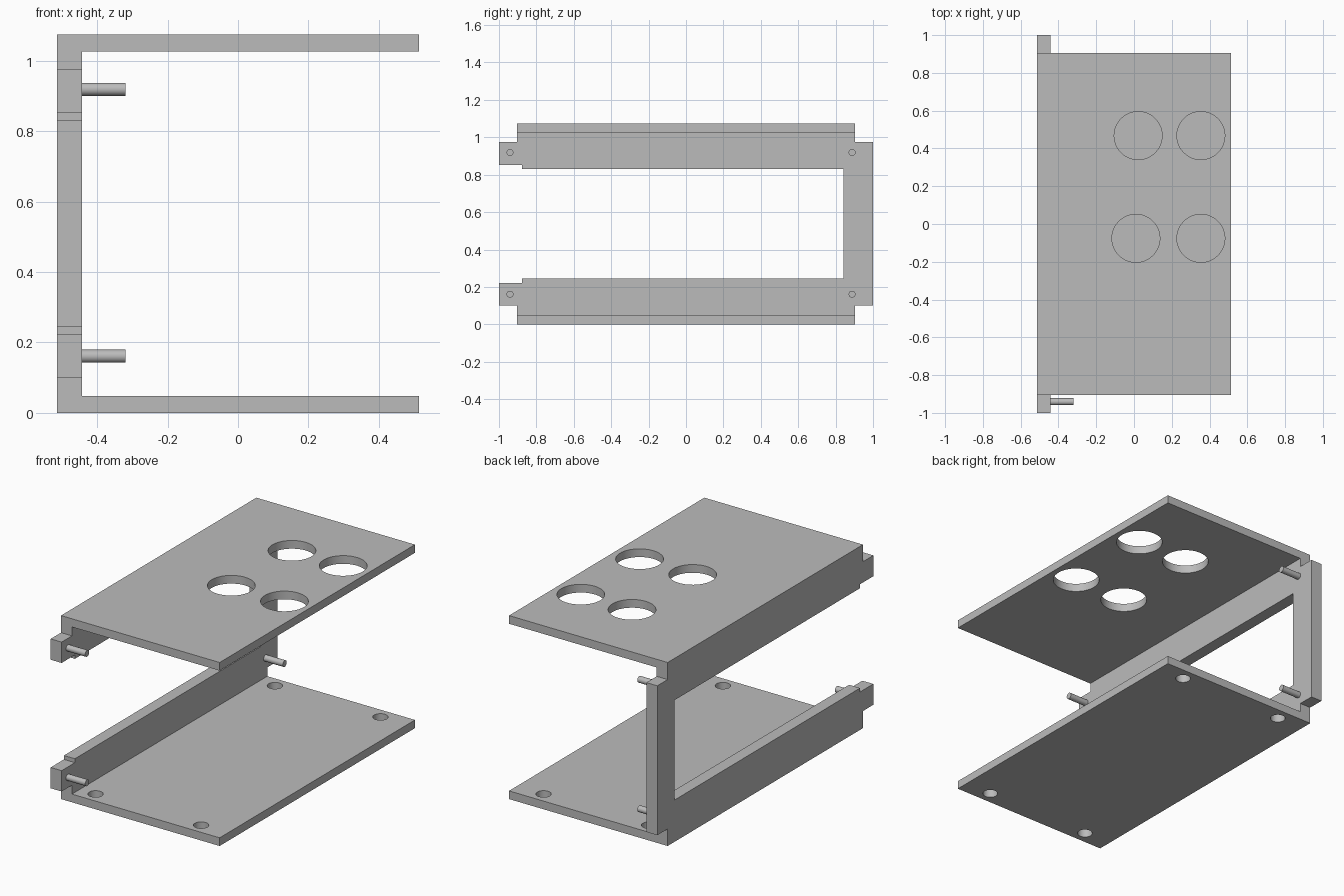
import bpy
import bmesh
from math import cos, sin, pi, radians
from mathutils import Matrix, Vector

if "Cube" in bpy.data.objects:
    bpy.data.objects.remove(bpy.data.objects["Cube"])

grey = bpy.data.materials.new("plain grey")
grey.use_nodes = True
grey.diffuse_color = (0.5, 0.5, 0.5, 1)
grey.node_tree.nodes["Principled BSDF"].inputs["Base Color"].default_value = grey.diffuse_color

# Overall sizes
OUTER, INNER, OPEN = -0.514, -0.443, 0.514
HEIGHT, THICK, DEPTH = 1.075, 0.048, 0.904


def finish(obj):
    obj.data.materials.clear()
    obj.data.materials.append(grey)
    bpy.ops.object.select_all(action="DESELECT")
    obj.select_set(True)
    bpy.context.view_layer.objects.active = obj
    bpy.ops.object.shade_smooth_by_angle(angle=radians(30))


def circle(x, y, radius, sides=48):
    return [(x + radius * cos(2 * pi * i / sides), y + radius * sin(2 * pi * i / sides))
            for i in range(sides)]


def sheet(name, loops, thickness, matrix):
    """Flat sheet from an outline and hole loops, centred on its own plane."""
    curve = bpy.data.curves.new(name, "CURVE")
    curve.dimensions = "2D"
    curve.fill_mode = "BOTH"
    curve.extrude = thickness / 2
    for loop in loops:
        spline = curve.splines.new("POLY")
        spline.points.add(len(loop) - 1)
        for point, (x, y) in zip(spline.points, loop):
            point.co = (x, y, 0, 1)
        spline.use_cyclic_u = True
    obj = bpy.data.objects.new(name, curve)
    bpy.context.collection.objects.link(obj)
    bpy.ops.object.select_all(action="DESELECT")
    obj.select_set(True)
    bpy.context.view_layer.objects.active = obj
    bpy.ops.object.convert(target="MESH")
    obj = bpy.context.view_layer.objects.active
    bm = bmesh.new()
    bm.from_mesh(obj.data)
    bmesh.ops.remove_doubles(bm, verts=bm.verts, dist=0.0001)
    bmesh.ops.transform(bm, matrix=matrix, verts=bm.verts)
    bmesh.ops.recalc_face_normals(bm, faces=bm.faces)
    bm.to_mesh(obj.data)
    bm.free()
    finish(obj)


# Top and bottom plates with their round holes
rectangle = [(INNER, -DEPTH), (OPEN, -DEPTH), (OPEN, DEPTH), (INNER, DEPTH)]
large_holes = [circle(x, y, 0.127) for x, y in
               [(0.022, 0.468), (0.354, 0.468), (0.01, -0.076), (0.354, -0.076)]]
screw_holes = [circle(x, y, 0.041, 32) for x in (-0.342, 0.342) for y in (-0.83, 0.83)]
sheet("top_plate", [rectangle] + large_holes, THICK,
      Matrix.Translation((0, 0, HEIGHT - THICK / 2)))
sheet("bottom_plate", [rectangle] + screw_holes, THICK,
      Matrix.Translation((0, 0, THICK / 2)))

# C-shaped side frame: lower half of the outline, mirrored upward
lower = [(0.842, 0.245), (-0.877, 0.245), (-0.877, 0.222), (-1, 0.222), (-1, 0.1),
         (-DEPTH, 0.1), (-DEPTH, 0), (DEPTH, 0), (DEPTH, 0.1), (1, 0.1)]
outline = lower + [(y, HEIGHT - z) for y, z in reversed(lower)]
upright = Matrix(((0, 0, 1, (OUTER + INNER) / 2), (1, 0, 0, 0), (0, 1, 0, 0), (0, 0, 0, 1)))
sheet("side_frame", [outline], INNER - OUTER, upright)

# Mounting pins at the frame corners
PIN_TIP = -0.319
for end, y in (("front", -0.941), ("back", 0.888)):
    for level, z in (("lower", 0.161), ("upper", 0.919)):
        start = INNER - 0.01
        bpy.ops.mesh.primitive_cylinder_add(
            vertices=32, radius=0.0185, depth=PIN_TIP - start,
            location=Vector(((start + PIN_TIP) / 2, y, z)), rotation=(0, pi / 2, 0))
        pin = bpy.context.object
        pin.name = f"{end}_{level}_pin"
        finish(pin)
